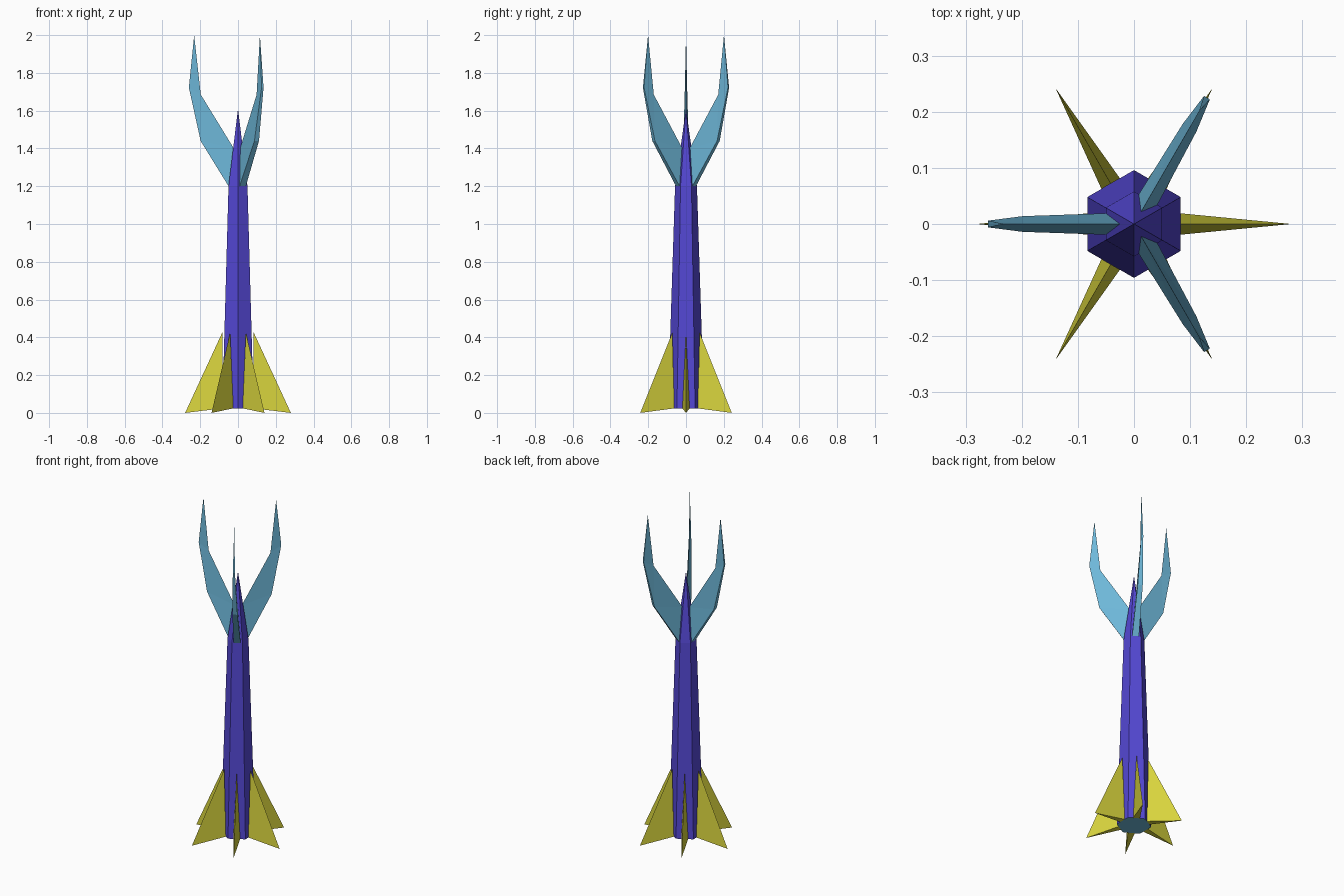
import bpy, bmesh
from math import sin, cos, radians
from mathutils import Matrix

cube = bpy.data.objects.get("Cube")
if cube:
    bpy.data.objects.remove(cube, do_unlink=True)


def material(name, rgb):
    m = bpy.data.materials.new(name)
    m.use_nodes = True
    m.diffuse_color = (*rgb, 1)
    m.node_tree.nodes["Principled BSDF"].inputs["Base Color"].default_value = (*rgb, 1)
    return m


purple = material("purple", (0.089, 0.064, 0.658))
yellow = material("yellow", (0.69, 0.66, 0.047))
sky = material("sky blue", (0.155, 0.477, 0.694))


def finish(name, bm, mats, angle=0):
    bmesh.ops.recalc_face_normals(bm, faces=bm.faces)
    bm.transform(Matrix.Rotation(radians(angle), 4, "Z"))
    mesh = bpy.data.meshes.new(name)
    bm.to_mesh(mesh)
    bm.free()
    for m in mats:
        mesh.materials.append(m)
    ob = bpy.data.objects.new(name, mesh)
    bpy.context.collection.objects.link(ob)
    return ob


# Tapered six-sided hull with a pointed nose and a blue underside
bm = bmesh.new()
rings = []
for r, z in ((0.096, 0.024), (0.058, 1.2)):
    rings.append([bm.verts.new((r * cos(radians(a)), r * sin(radians(a)), z))
                  for a in range(30, 390, 60)])
apex = bm.verts.new((0, 0, 1.61))
low, high = rings
for i in range(6):
    j = (i + 1) % 6
    bm.faces.new((low[i], low[j], high[j], high[i]))
    bm.faces.new((high[i], high[j], apex))
bm.faces.new(low).material_index = 1
finish("hull", bm, (purple, sky))


# Tail fin: a thin wedge with an upright root and a pointed outer tip
def fin(angle):
    bm = bmesh.new()
    top = bm.verts.new((0.083, 0, 0.426))
    tip = bm.verts.new((0.28, 0, 0))
    a, b = [bm.verts.new((0.083, s * 0.019, 0.024)) for s in (-1, 1)]
    for f in ((top, a, tip), (top, b, tip), (a, b, tip), (a, b, top)):
        bm.faces.new(f)
    finish(f"tail_fin_{angle}", bm, (yellow,), angle)


# Nose prong: a bent claw, wide on its outer edge and sharp on its inner edge
def prong(angle):
    bm = bmesh.new()
    outer = ((0.05, 0.019, 1.2), (0.198, 0.014, 1.44), (0.26, 0.006, 1.722))
    left, right = [[bm.verts.new((r, s * w, z)) for r, w, z in outer] for s in (-1, 1)]
    i0 = bm.verts.new((0.022, 0, 1.4))
    i1 = bm.verts.new((0.197, 0, 1.685))
    tip = bm.verts.new((0.232, 0, 2.0))
    for o in (left, right):
        for f in ((o[0], o[1], i0), (o[1], i1, i0), (o[1], o[2], i1), (o[2], tip, i1)):
            bm.faces.new(f)
    for k in (0, 1):
        bm.faces.new((left[k], right[k], right[k + 1], left[k + 1]))
    bm.faces.new((left[2], right[2], tip))
    bm.faces.new((left[0], right[0], i0))
    finish(f"nose_prong_{angle}", bm, (sky,), angle)


for angle in range(0, 360, 60):
    fin(angle)
for angle in (60, 180, 300):
    prong(angle)
